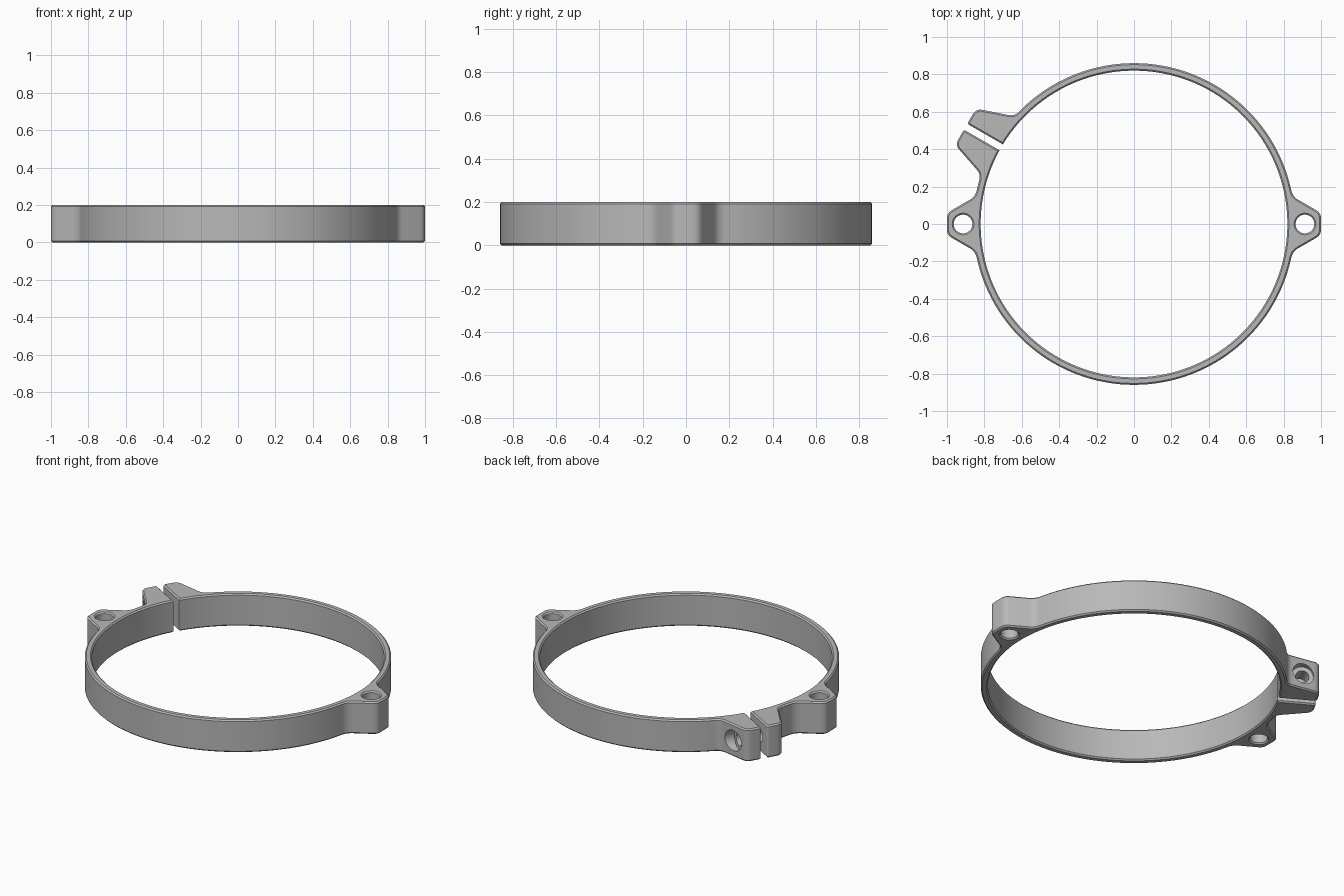
import bpy, bmesh, math
from mathutils import Vector

HEIGHT, R_OUT, R_IN = 0.2, 0.86, 0.82
GAP = math.radians(150)
U = Vector((math.cos(GAP), math.sin(GAP)))      # outward along the clamp gap
N = Vector((math.sin(GAP), -math.cos(GAP)))     # across the clamp gap

if "Cube" in bpy.data.objects:
    bpy.data.objects.remove(bpy.data.objects["Cube"])

grey = bpy.data.materials.new("plain grey")
grey.use_nodes = True
grey.diffuse_color = (0.48, 0.48, 0.48, 1)
grey.node_tree.nodes["Principled BSDF"].inputs["Base Color"].default_value = (0.48, 0.48, 0.48, 1)


def arc(radius, start, end, step=2.5):
    """Points on an arc; each entry is (point, rounding length)."""
    count = max(2, round(abs(end - start) / step))
    angles = [math.radians(start + (end - start) * i / count) for i in range(count + 1)]
    return [(Vector((radius * math.cos(a), radius * math.sin(a))), 0) for a in angles]


def clamp_half(side):
    """Clamp lug from its gap corner to the ring; side is +1 or -1 across the gap."""
    corners = [(1.04, 0.018, 0.014), (1.04, 0.112, 0.035), (0.84, 0.18, 0.035)]
    return [(U * u + N * n * side, t) for u, n, t in corners]


def ear(side):
    """Screw ear corners, counter-clockwise."""
    corners = [(0.848, -0.147, 0.035), (1.0, -0.059, 0.03),
               (1.0, 0.059, 0.03), (0.848, 0.147, 0.035)]
    return [(Vector((x, y)) * side, t) for x, y, t in corners]


def rounded(path, segments=6):
    """Replace each corner that has a rounding length with a short curve."""
    points = []
    for i, (p, t) in enumerate(path):
        if t == 0:
            points.append(p)
            continue
        a = p + (path[i - 1][0] - p).normalized() * t
        b = p + (path[(i + 1) % len(path)][0] - p).normalized() * t
        for k in range(segments + 1):
            s = k / segments
            points.append(a * (1 - s) ** 2 + p * 2 * s * (1 - s) + b * s ** 2)
    clean = [points[0]]
    for p in points[1:]:
        if (p - clean[-1]).length > 0.001:
            clean.append(p)
    return clean


def lathe(name, profile, location, axis, steps=40):
    """Cutter turned around its axis from a (radius, height) profile."""
    bm = bmesh.new()
    verts = [bm.verts.new((r, 0, z)) for r, z in profile]
    edges = [bm.edges.new(pair) for pair in zip(verts, verts[1:])]
    bmesh.ops.spin(bm, geom=verts + edges, cent=(0, 0, 0), axis=(0, 0, 1),
                   angle=math.tau, steps=steps, use_duplicate=False)
    bmesh.ops.remove_doubles(bm, verts=bm.verts, dist=0.0001)
    bmesh.ops.recalc_face_normals(bm, faces=bm.faces)
    mesh = bpy.data.meshes.new(name)
    bm.to_mesh(mesh)
    bm.free()
    obj = bpy.data.objects.new(name, mesh)
    bpy.context.collection.objects.link(obj)
    obj.location = location
    obj.rotation_mode = "QUATERNION"
    obj.rotation_quaternion = Vector(axis).to_track_quat("Z", "Y")
    obj.hide_render = True
    return obj


# Outline of the split ring with two ears and two clamp lugs
gap_half = math.degrees(math.asin(0.018 / R_IN))
outline = clamp_half(-1)
outline += arc(R_OUT, 164.6, 167.8) + ear(-1)
outline += arc(R_OUT, 192.2, 347.8) + ear(1)
outline += arc(R_OUT, 372.2, 495.4) + clamp_half(1)[::-1]
outline += arc(R_IN, 510 - gap_half, 150 + gap_half)

# Extrude the outline and chamfer its top and bottom rims
bm = bmesh.new()
base = bm.faces.new([bm.verts.new((p.x, p.y, 0)) for p in rounded(outline)])
top = bmesh.ops.extrude_face_region(bm, geom=[base], use_keep_orig=True)
bmesh.ops.translate(bm, vec=(0, 0, HEIGHT),
                    verts=[v for v in top["geom"] if isinstance(v, bmesh.types.BMVert)])
bmesh.ops.recalc_face_normals(bm, faces=bm.faces)
rims = [e for e in bm.edges if abs(e.verts[0].co.z - e.verts[1].co.z) < 0.01]
bmesh.ops.bevel(bm, geom=rims, offset=0.008, segments=1, affect="EDGES", clamp_overlap=False)
mesh = bpy.data.meshes.new("clamp_ring")
bm.to_mesh(mesh)
bm.free()
ring = bpy.data.objects.new("clamp_ring", mesh)
bpy.context.collection.objects.link(ring)
mesh.materials.append(grey)

# Chamfered ear holes and the recessed clamp screw hole
ear_profile = [(0, -0.12), (0.078, -0.12), (0.05, -0.092),
               (0.05, 0.092), (0.078, 0.12), (0, 0.12)]
screw_profile = [(0, -0.25), (0.063, -0.25), (0.063, -0.11), (0.038, -0.11),
                 (0.038, 0.11), (0.063, 0.11), (0.063, 0.25), (0, 0.25)]
mid = HEIGHT / 2
screw = U * 0.94
cutters = [lathe("ear_hole_cutter", ear_profile, (x, 0, mid), (0, 0, 1)) for x in (-0.914, 0.914)]
cutters.append(lathe("screw_hole_cutter", screw_profile, (screw.x, screw.y, mid), (N.x, N.y, 0)))

bpy.ops.object.select_all(action="DESELECT")
ring.select_set(True)
bpy.context.view_layer.objects.active = ring
for cutter in cutters:
    mod = ring.modifiers.new(cutter.name, "BOOLEAN")
    mod.operation = "DIFFERENCE"
    mod.solver = "EXACT"
    mod.object = cutter
    bpy.ops.object.modifier_apply(modifier=mod.name)
    bpy.data.objects.remove(cutter)

bpy.ops.object.shade_smooth_by_angle(angle=math.radians(30))
